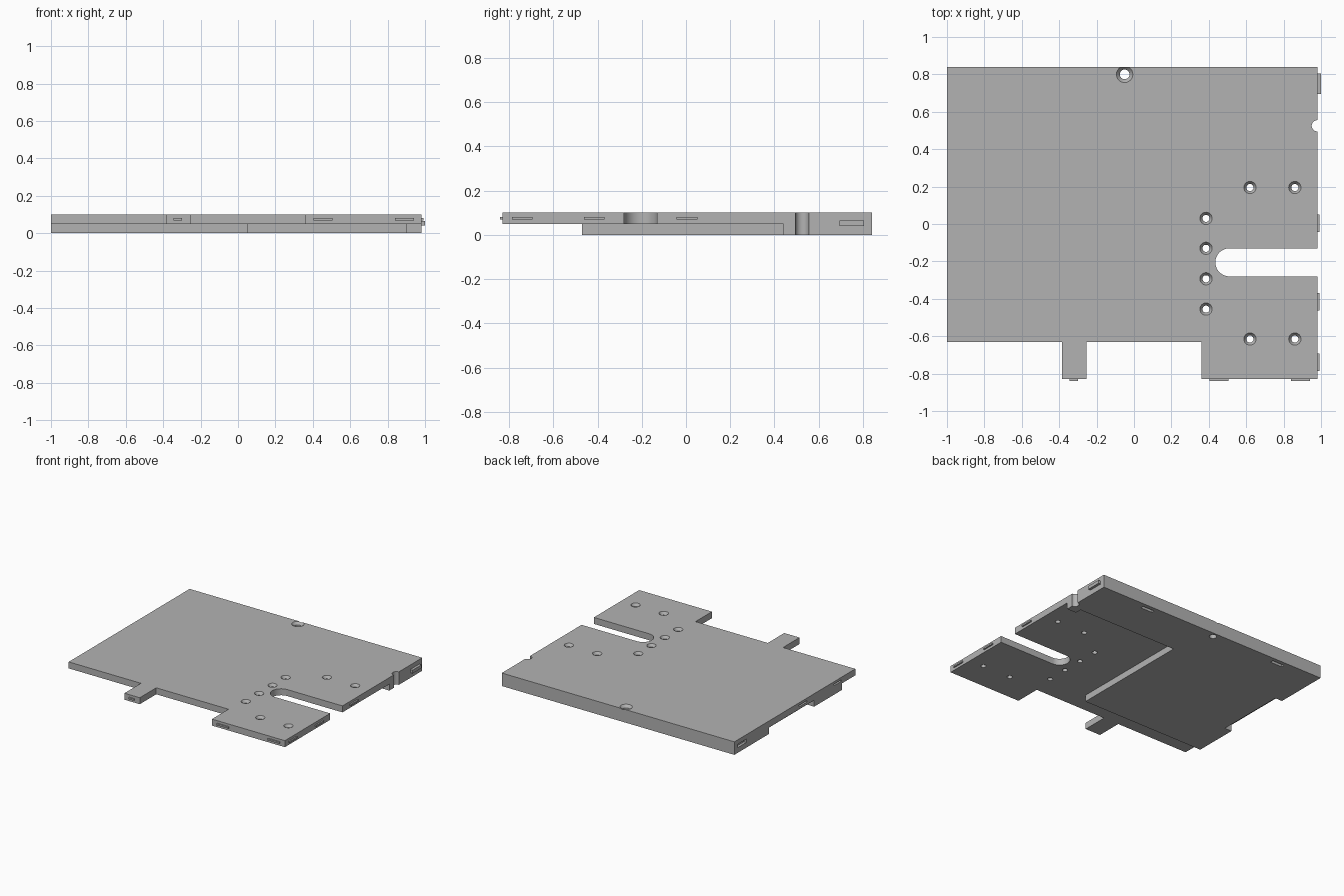
import bpy, bmesh, math

if "Cube" in bpy.data.objects:
    bpy.data.objects.remove(bpy.data.objects["Cube"])

gray = bpy.data.materials.new("plain_gray")
gray.diffuse_color = (0.45, 0.45, 0.45, 1)
gray.use_nodes = True
gray.node_tree.nodes["Principled BSDF"].inputs["Base Color"].default_value = gray.diffuse_color


def loft(name, rings):
    """Closed solid through rings of 3D points, bottom to top."""
    bm = bmesh.new()
    loops = [[bm.verts.new(p) for p in ring] for ring in rings]
    n = len(loops[0])
    bm.faces.new(loops[0][::-1])
    bm.faces.new(loops[-1])
    for a, b in zip(loops, loops[1:]):
        for i in range(n):
            j = (i + 1) % n
            bm.faces.new((a[i], a[j], b[j], b[i]))
    bmesh.ops.recalc_face_normals(bm, faces=bm.faces)
    me = bpy.data.meshes.new(name)
    bm.to_mesh(me)
    bm.free()
    me.materials.append(gray)
    ob = bpy.data.objects.new(name, me)
    bpy.context.collection.objects.link(ob)
    return ob


def prism(name, outline, z0, z1):
    return loft(name, [[(x, y, z) for x, y in outline] for z in (z0, z1)])


def box(name, x0, x1, y0, y1, z0, z1):
    return prism(name, [(x0, y0), (x1, y0), (x1, y1), (x0, y1)], z0, z1)


def arc(cx, cy, r, a0, a1, n=24):
    return [(cx + r * math.cos(math.radians(a0 + (a1 - a0) * i / n)),
             cy + r * math.sin(math.radians(a0 + (a1 - a0) * i / n))) for i in range(n + 1)]


def cut(target, cutter):
    mod = target.modifiers.new("cut", 'BOOLEAN')
    mod.operation = 'DIFFERENCE'
    mod.solver = 'EXACT'
    mod.object = cutter
    bpy.context.view_layer.objects.active = target
    bpy.ops.object.modifier_apply(modifier=mod.name)
    bpy.data.objects.remove(cutter)


# Plate outline with front leg and wide front foot
body = prism("base_plate", [
    (-1, 0.84), (-1, -0.63), (-0.385, -0.63), (-0.385, -0.83), (-0.255, -0.83),
    (-0.255, -0.63), (0.36, -0.63), (0.36, -0.83), (0.98, -0.83), (0.98, 0.84)], 0, 0.1)

# Underside step: only the left part and back strip are full thickness
cut(body, prism("under_step", [
    (0.05, 0.49), (0.05, -0.47), (-1.2, -0.47), (-1.2, -1), (1.2, -1),
    (1.2, 0.44), (0.9, 0.44), (0.9, 0.49)], -0.05, 0.05))
cut(body, box("left_under_notch", -1.2, -0.94, -0.13, 0.42, -0.05, 0.05))

# Long round-ended slot and small round notch in the right edge
cut(body, prism("slot", arc(0.51, -0.205, 0.075, 90, 270) + [(1.2, -0.28), (1.2, -0.13)], -0.1, 0.2))
cut(body, prism("notch", arc(0.98, 0.525, 0.03, 90, 270) + [(1.2, 0.495), (1.2, 0.555)], -0.1, 0.2))

# Countersunk screw holes: x, y, hole radius, countersink radius
holes = [(-0.05, 0.80, 0.026, 0.044)]
holes += [(0.385, y, 0.019, 0.033) for y in (0.03, -0.13, -0.293, -0.455)]
holes += [(x, y, 0.019, 0.033) for x in (0.62, 0.86) for y in (0.195, -0.615)]
for x, y, r, rim in holes:
    profile = [(r, -0.05), (r, 0.08), (rim, 0.1), (rim, 0.15)]
    cut(body, loft("hole", [[(px, py, z) for px, py in arc(x, y, q, 0, 360)[:-1]]
                            for q, z in profile]))

# Sockets in the left edge and underside
for y, h, z0, z1 in ((0.75, 0.055, 0.04, 0.065), (0.005, 0.047, 0.069, 0.081), (-0.415, 0.047, 0.069, 0.081)):
    cut(body, box("socket", -1.1, -0.98, y - h, y + h, z0, z1))
for x in (0.545, -0.64):
    cut(body, box("under_socket", x - 0.05, x + 0.05, 0.785, 0.81, -0.05, 0.02))

# Locating tabs on the right edge
box("right_tab_large", 0.97, 1.0, 0.695, 0.805, 0.04, 0.065)
for i, y in enumerate((0.005, -0.415, -0.74)):
    box(f"right_tab_{i + 1}", 0.97, 0.991, y - 0.047, y + 0.047, 0.069, 0.081)
# Locating tabs on the front edges
for i, (x, h) in enumerate(((-0.322, 0.023), (0.455, 0.05), (0.89, 0.05))):
    box(f"front_tab_{i + 1}", x - h, x + h, -0.84, -0.82, 0.069, 0.081)

# Smooth the round walls only
bpy.ops.object.select_all(action='DESELECT')
body.select_set(True)
bpy.context.view_layer.objects.active = body
bpy.ops.object.shade_smooth_by_angle(angle=math.radians(30))
